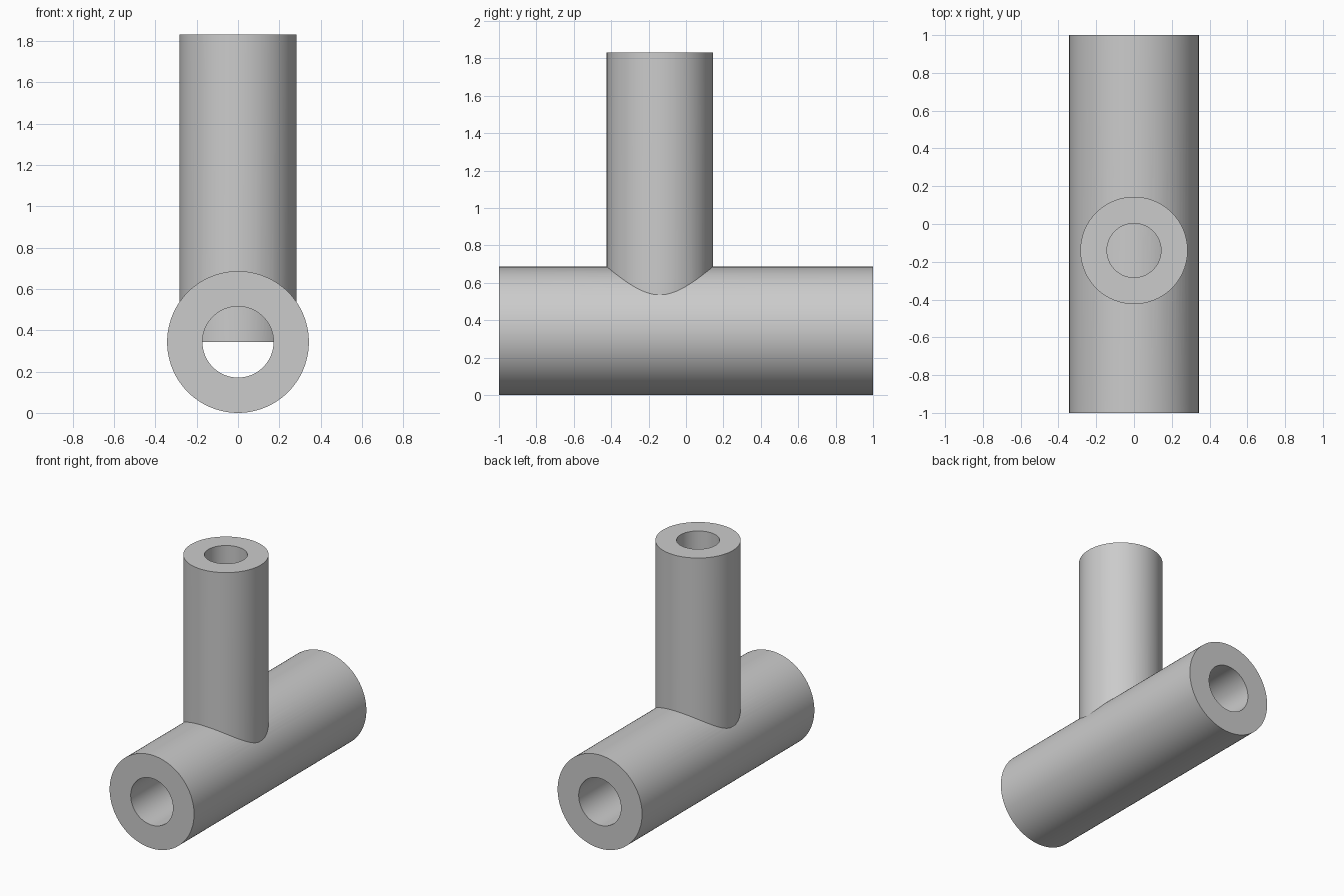
import bpy
import bmesh
import math
from mathutils import Matrix

cube = bpy.data.objects.get("Cube")
if cube:
    bpy.data.objects.remove(cube, do_unlink=True)

grey = bpy.data.materials.new("plain grey")
grey.use_nodes = True
colour = (0.6, 0.6, 0.6, 1)
grey.diffuse_color = colour
grey.node_tree.nodes["Principled BSDF"].inputs["Base Color"].default_value = colour

SIDES = 96
MAIN_RADIUS, MAIN_BORE = 0.343, 0.172
BRANCH_RADIUS, BRANCH_BORE = 0.284, 0.143
BRANCH_Y, TOP = -0.14, 1.83


def tube(name, outer, inner, length, matrix):
    """Closed hollow tube rising from its local origin along local z."""
    bm = bmesh.new()
    loops = []
    for radius, z in ((outer, 0), (outer, length), (inner, length), (inner, 0)):
        loops.append([bm.verts.new((radius * math.cos(a), radius * math.sin(a), z))
                      for a in (math.tau * i / SIDES for i in range(SIDES))])
    for a, b in zip(loops, loops[1:] + loops[:1]):
        for i in range(SIDES):
            j = (i + 1) % SIDES
            bm.faces.new((a[i], a[j], b[j], b[i]))
    bm.transform(matrix)
    bmesh.ops.recalc_face_normals(bm, faces=bm.faces)
    mesh = bpy.data.meshes.new(name)
    bm.to_mesh(mesh)
    bm.free()
    mesh.materials.append(grey)
    obj = bpy.data.objects.new(name, mesh)
    bpy.context.collection.objects.link(obj)
    return obj


# Horizontal pipe, running front to back
pipe = tube("tee_pipe", MAIN_RADIUS, MAIN_BORE, 2,
            Matrix.Translation((0, 1, MAIN_RADIUS)) @ Matrix.Rotation(math.pi / 2, 4, "X"))

# Upright branch, starting at the axis of the horizontal pipe
branch = tube("branch_helper", BRANCH_RADIUS, BRANCH_BORE, TOP - MAIN_RADIUS,
              Matrix.Translation((0, BRANCH_Y, MAIN_RADIUS)))
branch.hide_render = True

# Fuse the two pipes into one solid
union = pipe.modifiers.new("join_branch", "BOOLEAN")
union.operation = "UNION"
union.solver = "EXACT"
union.object = branch

bpy.ops.object.select_all(action="DESELECT")
pipe.select_set(True)
bpy.context.view_layer.objects.active = pipe
bpy.ops.object.modifier_apply(modifier=union.name)
bpy.data.objects.remove(branch, do_unlink=True)
bpy.ops.object.shade_smooth_by_angle(angle=math.radians(30))
